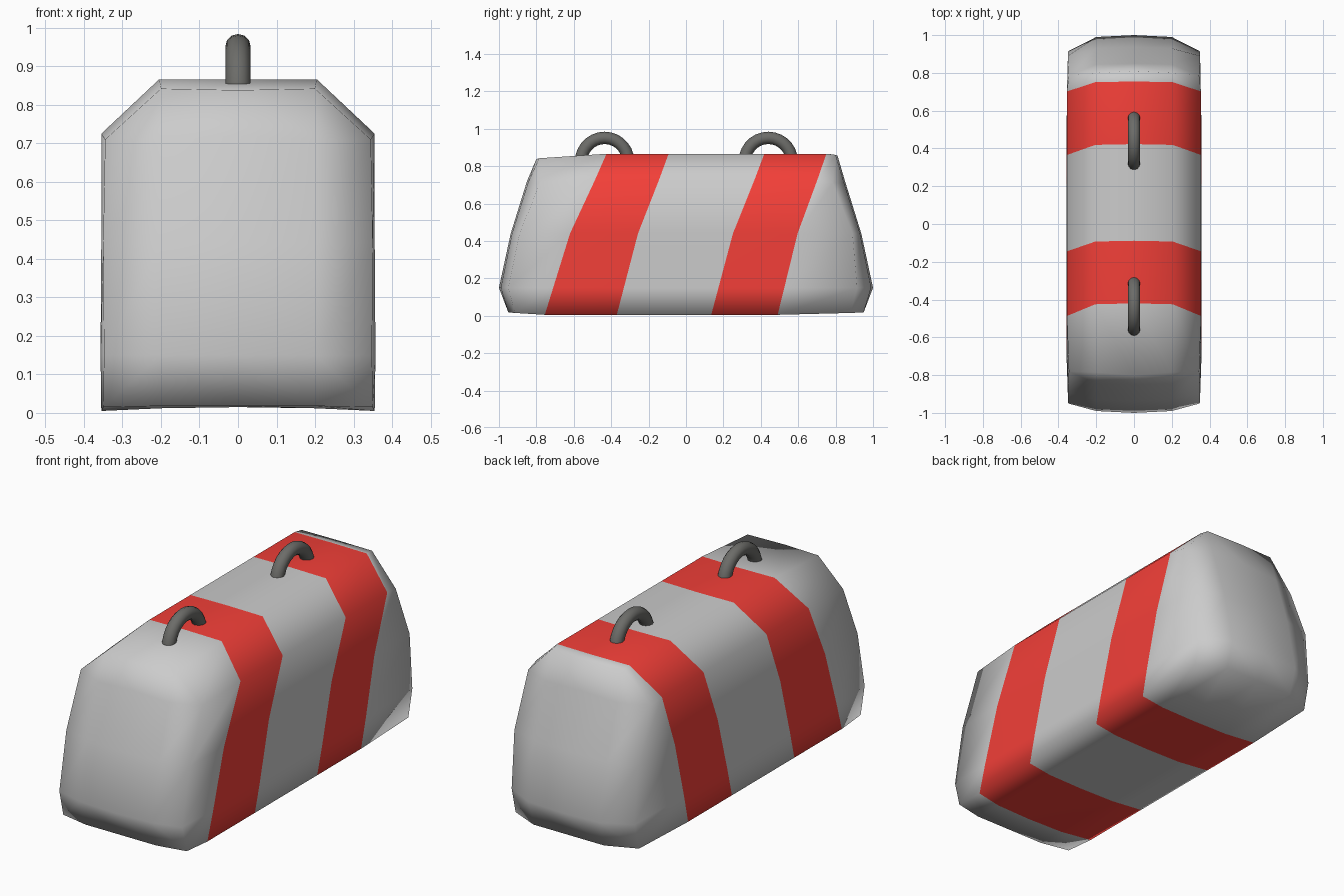
import bpy, bmesh
from math import pi, sin, cos

if "Cube" in bpy.data.objects:
    bpy.data.objects.remove(bpy.data.objects["Cube"])


def material(name, rgb):
    m = bpy.data.materials.new(name)
    m.diffuse_color = (*rgb, 1)
    m.use_nodes = True
    m.node_tree.nodes["Principled BSDF"].inputs["Base Color"].default_value = m.diffuse_color
    return m


grey = material("light_grey", (0.8, 0.8, 0.8))
red = material("red_paint", (0.9, 0.05, 0.04))
dark = material("dark_metal", (0.15, 0.15, 0.14))


def finish(bm, name, mats):
    bmesh.ops.remove_doubles(bm, verts=bm.verts, dist=1e-4)
    bmesh.ops.recalc_face_normals(bm, faces=bm.faces)
    for f in bm.faces:
        f.smooth = True
    me = bpy.data.meshes.new(name)
    bm.to_mesh(me)
    bm.free()
    for m in mats:
        me.materials.append(m)
    ob = bpy.data.objects.new(name, me)
    bpy.context.collection.objects.link(ob)
    return ob


def loft(bm, rings, painted=()):
    loops = [[bm.verts.new(p) for p in r] for r in rings]
    n = len(loops[0])
    for k, (a, b) in enumerate(zip(loops, loops[1:])):
        for i in range(n):
            j = (i + 1) % n
            f = bm.faces.new((a[i], a[j], b[j], b[i]))
            f.material_index = 1 if k in painted else 0
    return loops


def ring(half):
    """Mirror a half section that runs from bottom centre to top centre."""
    return half + [(-x, y, z) for x, y, z in half[-2:0:-1]]


# Body: half section (x, z) and the rearward lean of each band edge
section = [(0, .015), (.2, .012), (.355, .005), (.357, .15),
           (.355, .44), (.355, .725), (.205, .866), (0, .866)]
lean = [-.05, -.04, 0, .045, .135, .268, .33, .335]
bands = [(-.755, 1), (-.37, .84), (.135, .86), (.49, .79)]
band_rings = [ring([(x, y + k * d, z) for (x, z), d in zip(section, lean)])
              for y, k in bands]

# Rounded ends: outer rim, inner face outline, face centre
rim = [(0, .018), (.2, .018), (.35, .015), (.348, .15),
       (.35, .44), (.345, .71), (.2, .842), (0, .838)]
front_y = [-.95, -.95, -.915, -.95, -.89, -.78, -.785, -.80]
rear_y = [.95, .95, .88, .915, .89, .785, .80, .81]
face = [(0, .15, 1.0), (.2, .15, .99), (.2, .15, .99), (.2, .15, .99),
        (.2, .44, .93), (.2, .71, .845), (.2, .71, .845), (0, .72, .85)]


def end(side, ys):
    centre = ring([(0, side * .937, .44)] * 8)
    inner = ring([(x, side * y, z) for x, z, y in face])
    outer = ring([(x, y, z + (.018 if side > 0 and z > .8 else 0))
                  for (x, z), y in zip(rim, ys)])
    return [centre, inner, outer]


bm = bmesh.new()
loft(bm, end(-1, front_y) + band_rings + end(1, rear_y)[::-1], painted=(3, 5))
finish(bm, "striped_body", [grey, red])


# Lifting loops: half rings standing on the top
def lifting_loop(name, yc, zc=.825, major=.126, minor=.033, steps=14, sides=12):
    rings = []
    for s in range(steps + 1):
        a = pi * s / steps
        rings.append([(minor * sin(2 * pi * t / sides),
                       yc + cos(a) * (major + minor * cos(2 * pi * t / sides)),
                       zc + sin(a) * (major + minor * cos(2 * pi * t / sides)))
                      for t in range(sides)])
    b = bmesh.new()
    loops = loft(b, rings)
    b.faces.new(loops[0])
    b.faces.new(loops[-1])
    finish(b, name, [dark])


lifting_loop("front_lifting_loop", -.435)
lifting_loop("rear_lifting_loop", .44)
